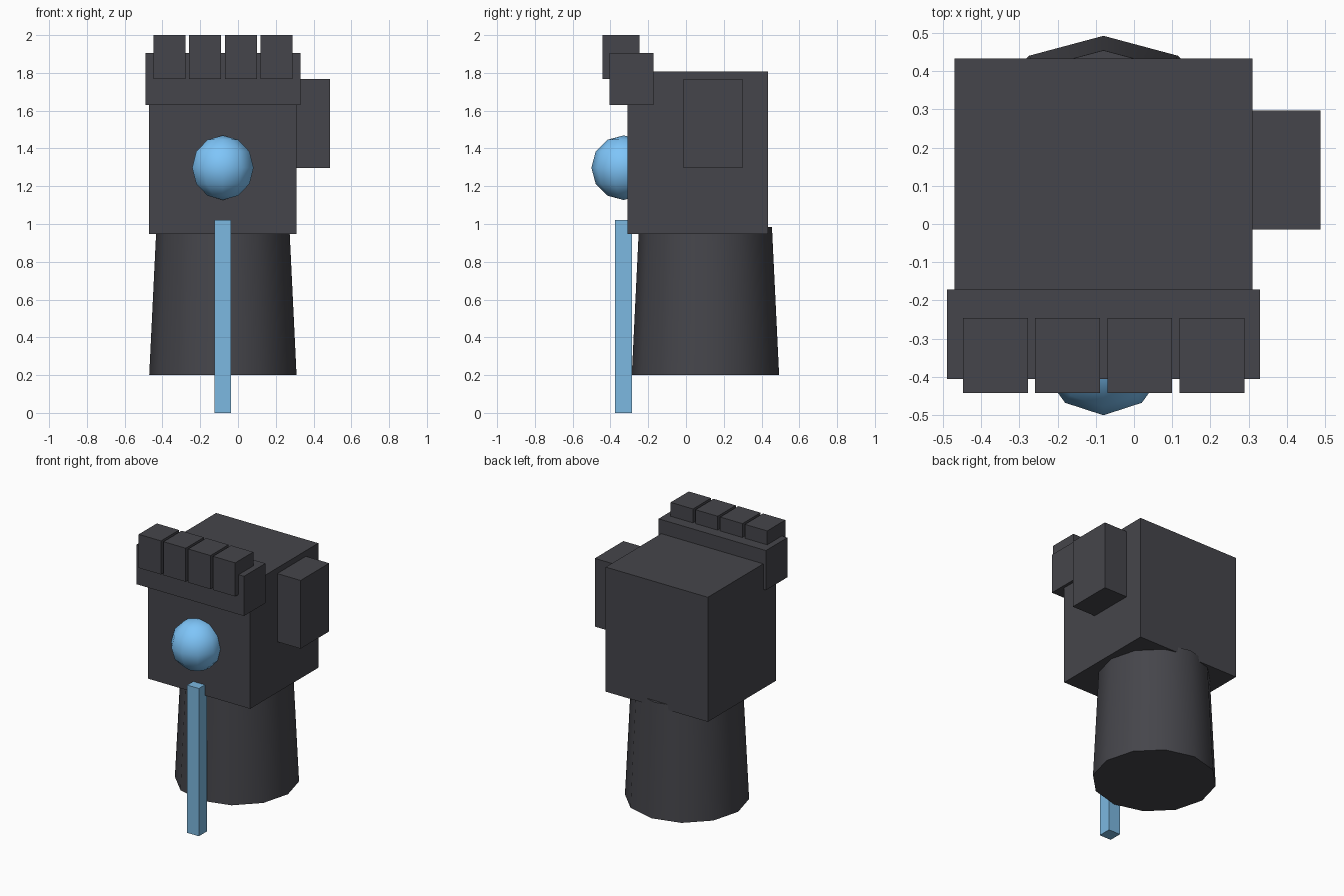
import bpy, math

if "Cube" in bpy.data.objects:
    bpy.data.objects.remove(bpy.data.objects["Cube"])


def material(name, rgb):
    m = bpy.data.materials.new(name)
    m.diffuse_color = (*rgb, 1)
    m.use_nodes = True
    m.node_tree.nodes["Principled BSDF"].inputs["Base Color"].default_value = m.diffuse_color
    return m


DARK = material("dark_metal", (0.06, 0.06, 0.07))
GLOW = material("glow_blue", (0.21, 0.56, 0.95))
BEAM = material("beam_blue", (0.2, 0.48, 0.75))


def finish(name, mat, smooth=False):
    ob = bpy.context.object
    ob.name = name
    ob.data.materials.append(mat)
    if smooth:
        bpy.ops.object.shade_smooth_by_angle(angle=math.radians(50))
    return ob


def box(name, x, y, z, mat=DARK):
    """Box from (min, max) spans on each axis."""
    spans = (x, y, z)
    bpy.ops.mesh.primitive_cube_add(size=1, location=[(a + b) / 2 for a, b in spans])
    bpy.context.object.scale = [b - a for a, b in spans]
    bpy.ops.object.transform_apply(location=False, rotation=False, scale=True)
    return finish(name, mat)


CX = -0.08  # centre line of the hand

# Tapered forearm, 12 sides
bpy.ops.mesh.primitive_cone_add(vertices=12, radius1=0.39, radius2=0.352,
                                depth=0.785, location=(CX, 0.103, 0.5925))
finish("forearm", DARK, smooth=True)

# Palm, knuckle bar and thumb
box("palm", (-0.47, 0.31), (-0.31, 0.433), (0.947, 1.807))
box("knuckle_bar", (-0.49, 0.33), (-0.406, -0.172), (1.63, 1.904))
box("thumb", (0.255, 0.488), (-0.014, 0.298), (1.297, 1.768))

# Four fingertips
for i in range(4):
    x = -0.448 + i * 0.189
    box(f"fingertip_{i + 1}", (x, x + 0.17), (-0.443, -0.246), (1.768, 2.0))

# Glowing orb in the palm
bpy.ops.mesh.primitive_uv_sphere_add(segments=10, ring_count=6, radius=0.171,
                                     location=(CX, -0.33, 1.298))
finish("palm_orb", GLOW, smooth=True)

# Light strip along the forearm
box("forearm_strip", (-0.125, -0.036), (-0.376, -0.286), (0.0, 1.02), BEAM)
